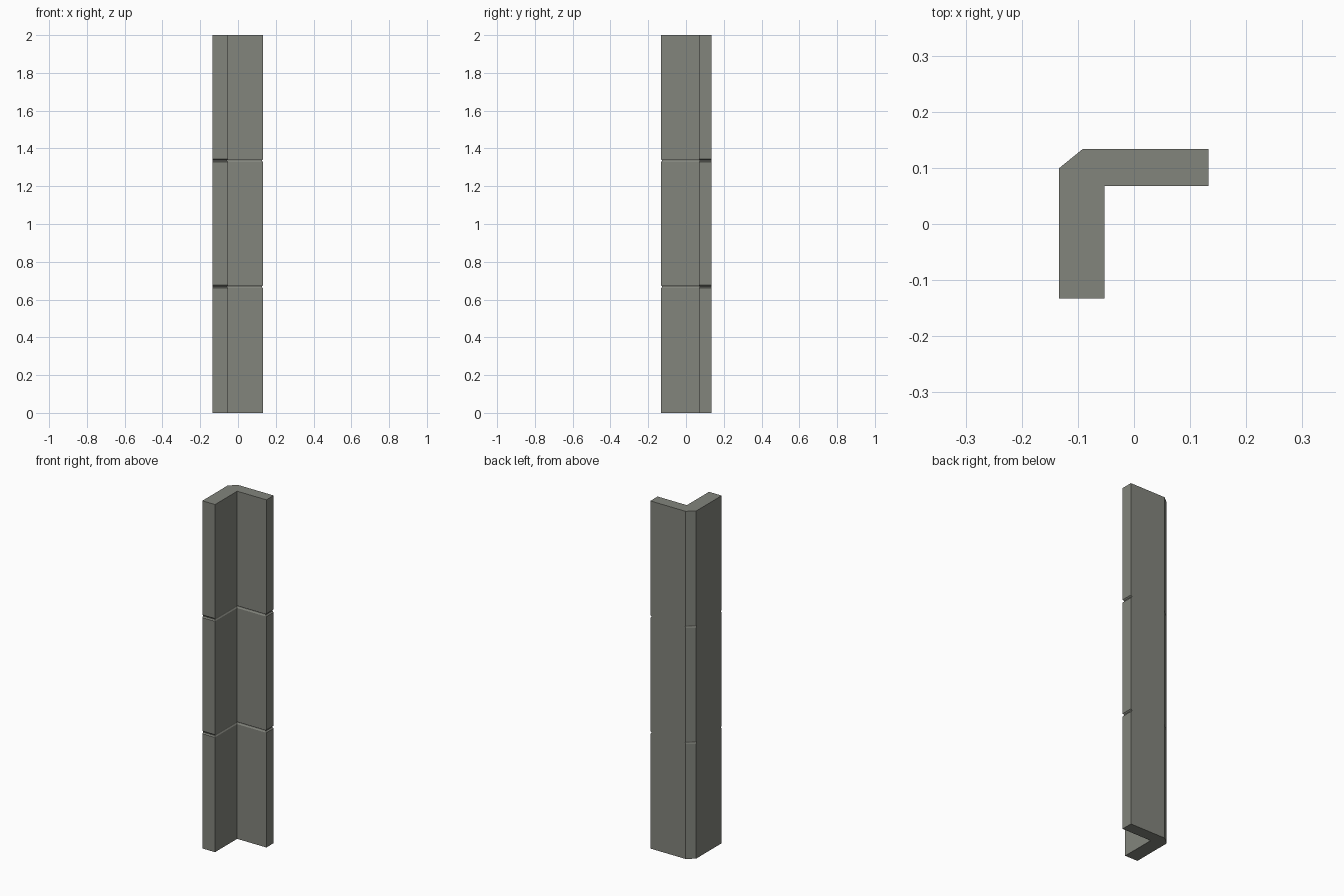
import bpy, bmesh

if "Cube" in bpy.data.objects:
    bpy.data.objects.remove(bpy.data.objects["Cube"])

# Single grey stone colour
stone = bpy.data.materials.new("grey stone")
stone.diffuse_color = (0.225, 0.232, 0.203, 1)
stone.use_nodes = True
stone.node_tree.nodes["Principled BSDF"].inputs["Base Color"].default_value = stone.diffuse_color


def section(end, inner, corner):
    """L-shaped outline; arguments are how far each side is cut inwards."""
    e = 0.133 - end
    return [(-0.134, -e), (-0.053 - inner, -e), (-0.053 - inner, 0.068 + inner),
            (e, 0.068 + inner), (e, 0.134),
            (-0.091 + corner, 0.134), (-0.134, 0.099 - corner)]


# Heights of the outline: full blocks with two joint grooves
full, cut = (0, 0, 0), (0.007, 0.004, 0.002)
levels = [(0, full)]
for z in (0.668, 1.336):
    levels += [(z - 0.008, full), (z - 0.002, cut), (z + 0.002, cut), (z + 0.008, full)]
levels.append((2, full))

# Loft the corner pillar through all levels
bm = bmesh.new()
rings = [[bm.verts.new((x, y, z)) for x, y in section(*c)] for z, c in levels]
for a, b in zip(rings, rings[1:]):
    for i in range(len(a)):
        j = (i + 1) % len(a)
        bm.faces.new((a[i], a[j], b[j], b[i]))
bm.faces.new(rings[0][::-1])
bm.faces.new(rings[-1])
bmesh.ops.recalc_face_normals(bm, faces=bm.faces)

mesh = bpy.data.meshes.new("corner_pillar")
bm.to_mesh(mesh)
bm.free()
mesh.materials.append(stone)
bpy.context.collection.objects.link(bpy.data.objects.new("corner_pillar", mesh))
